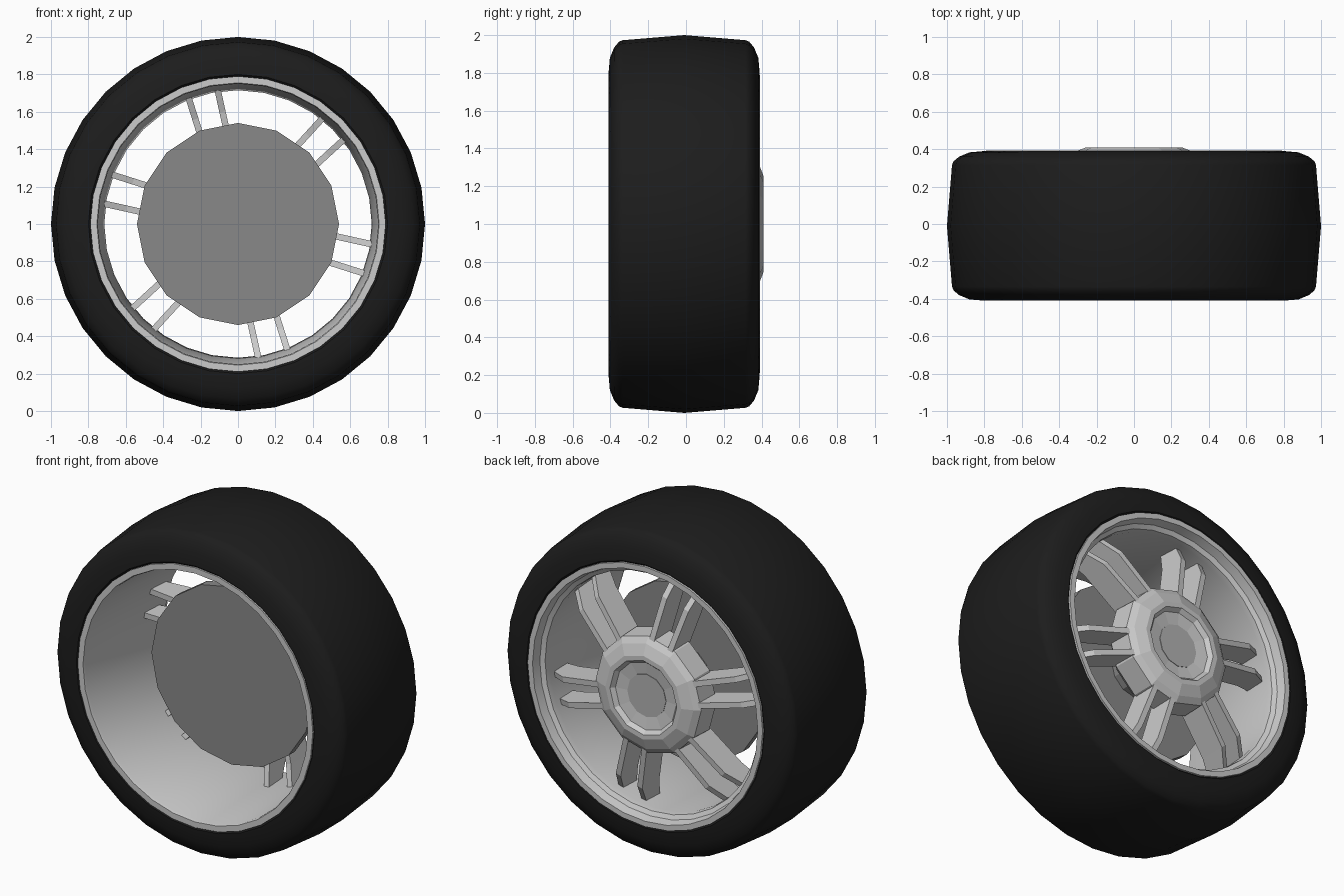
import bpy
from math import sin, cos, radians, pi

if "Cube" in bpy.data.objects:
    bpy.data.objects.remove(bpy.data.objects["Cube"])


def make(name, verts, faces, colour=None, smooth=None):
    mesh = bpy.data.meshes.new(name)
    mesh.from_pydata(verts, [], faces)
    obj = bpy.data.objects.new(name, mesh)
    bpy.context.collection.objects.link(obj)
    bpy.ops.object.select_all(action='DESELECT')
    bpy.context.view_layer.objects.active = obj
    obj.select_set(True)
    bpy.ops.object.mode_set(mode='EDIT')
    bpy.ops.mesh.select_all(action='SELECT')
    bpy.ops.mesh.normals_make_consistent(inside=False)
    bpy.ops.object.mode_set(mode='OBJECT')
    if smooth:
        bpy.ops.object.shade_smooth_by_angle(angle=radians(smooth))
    if colour is not None:
        mat = bpy.data.materials.new(name + "_colour")
        mat.diffuse_color = (colour, colour, colour, 1)
        mat.use_nodes = True
        mat.node_tree.nodes["Principled BSDF"].inputs["Base Color"].default_value = mat.diffuse_color
        mesh.materials.append(mat)
    return obj


def lathe(name, profile, sides, colour=None, smooth=None, loop=False):
    """Spin (radius, y) points about the wheel axle; open profiles get end caps."""
    verts = [(r * sin(2 * pi * i / sides), y, 1 + r * cos(2 * pi * i / sides))
             for r, y in profile for i in range(sides)]
    n = len(profile)
    faces = []
    for j in range(n if loop else n - 1):
        a, b = j * sides, (j + 1) % n * sides
        for i in range(sides):
            k = (i + 1) % sides
            faces.append((a + i, a + k, b + k, b + i))
    if not loop:
        faces.append(tuple(range(sides)))
        faces.append(tuple(range((n - 1) * sides, n * sides)))
    return make(name, verts, faces, colour, smooth)


# Tyre: half profile mirrored about its crown
half = [(0.785, 0.385), (0.80, 0.40), (0.88, 0.393), (0.935, 0.37), (0.965, 0.345), (0.973, 0.325)]
tyre = ([(r, y - 0.01) for r, y in half] + [(1.0, -0.01)]
        + [(r, -y - 0.01) for r, y in reversed(half)])
lathe("tyre", tyre, 32, 0.012, 40, loop=True)

# Rim: flanges at both ends and a tapering barrel
rim = [(0.79, -0.41), (0.755, -0.41), (0.75, -0.395), (0.715, 0.29), (0.72, 0.325),
       (0.745, 0.34), (0.757, 0.393), (0.79, 0.393)]
lathe("rim", rim, 32, smooth=35, loop=True)

# Hub with raised lip and recessed middle
hub = [(0.29, 0.15), (0.36, 0.22), (0.355, 0.36), (0.32, 0.385), (0.255, 0.41),
       (0.225, 0.41), (0.205, 0.385), (0.13, 0.375)]
lathe("hub", hub, 12)
lathe("centre_cap", [(0.13, 0.36), (0.13, 0.378)], 12, 0.45)

# Brake disc and axle behind the hub
lathe("brake_disc", [(0.54, -0.06), (0.54, 0.0)], 16, 0.25)
lathe("axle", [(0.16, -0.01), (0.16, 0.16)], 12, 0.25)

# Six pairs of spokes: stations of (radius, offset, inner y, outer y)
stations = [(0.30, 0.062, 0.20, 0.372), (0.60, 0.075, 0.16, 0.325), (0.728, 0.081, 0.115, 0.24)]
width = 0.017
verts, faces = [], []
for pair in range(6):
    angle = radians(45 + 60 * pair)
    for side in (-1, 1):
        base = len(verts)
        for r, off, y0, y1 in stations:
            for t, y in ((-width, y0), (width, y0), (width, y1), (-width, y1)):
                u = side * off + t
                verts.append((r * cos(angle) - u * sin(angle), y,
                              1 + r * sin(angle) + u * cos(angle)))
        for s in (0, 4):
            for i in range(4):
                k = (i + 1) % 4
                faces.append(tuple(base + s + v for v in (i, k, k + 4, i + 4)))
        faces.append(tuple(base + v for v in (0, 1, 2, 3)))
        faces.append(tuple(base + v for v in (8, 9, 10, 11)))
make("spokes", verts, faces)
